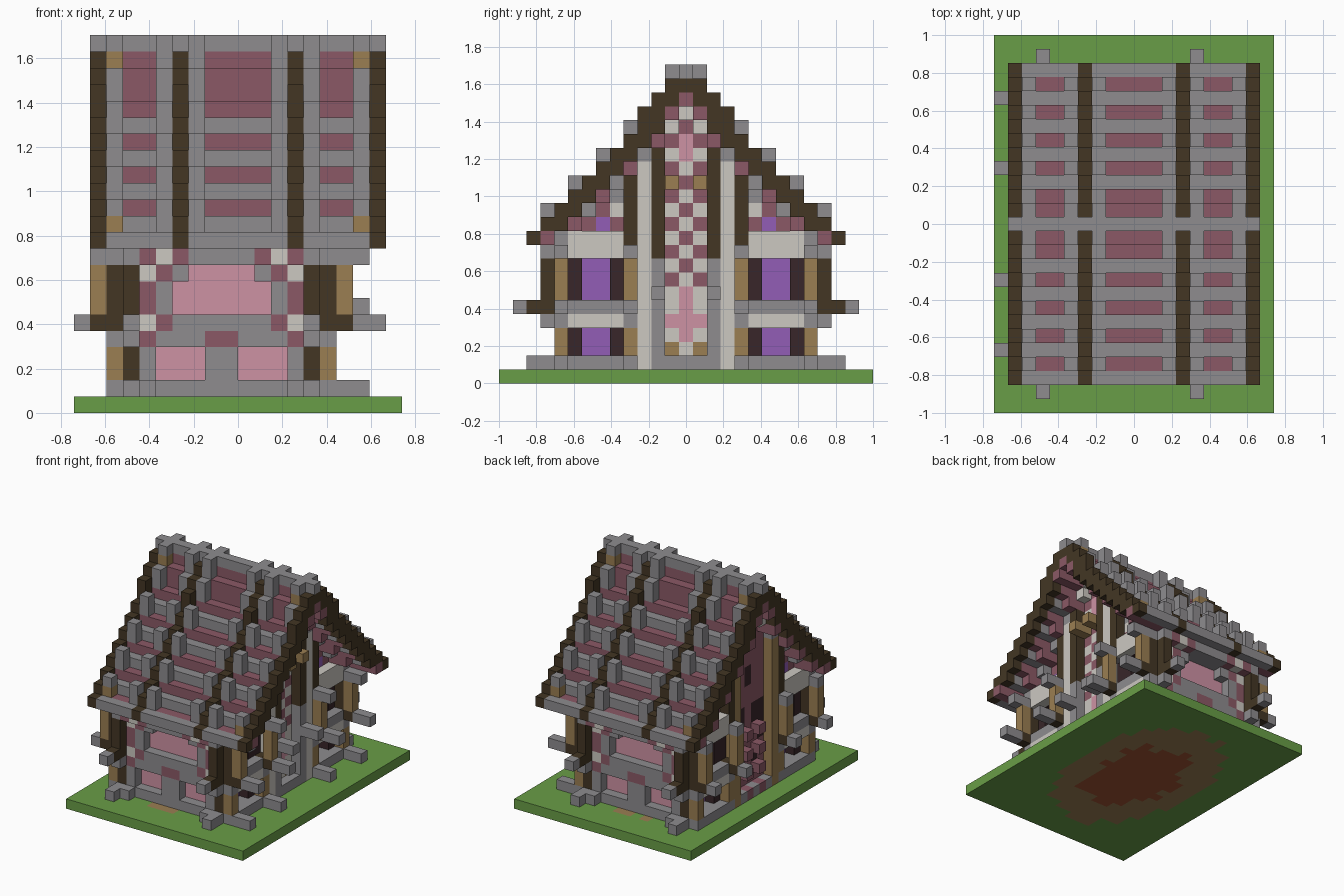
import bpy
import bmesh
import random
from itertools import product
from mathutils import Vector

random.seed(4)
old = bpy.data.objects.get("Cube")
if old:
    bpy.data.objects.remove(old)

V = 2 / 27                      # block size
LAST_X, LAST_Y = 17, 26         # mirror sums for the walls

COLOURS = {
    "stone_grey": (142, 140, 143), "roof_rose": (139, 89, 102),
    "light_pink": (206, 146, 164), "dark_timber": (67, 54, 36),
    "tan_wood": (155, 126, 82), "shadow_wood": (56, 38, 41),
    "plaster_white": (204, 200, 193), "violet_glass": (146, 93, 182),
    "grass_green": (105, 157, 71), "red_earth": (160, 82, 50),
}
GREY, ROSE, PINK, BROWN, TAN, DARK, WHITE, VIOLET, GREEN, EARTH = range(len(COLOURS))


def linear(c):
    c /= 255
    return c / 12.92 if c < 0.04 else ((c + 0.055) / 1.055) ** 2.4


materials = []
for name, rgb in COLOURS.items():
    m = bpy.data.materials.new(name)
    m.use_nodes = True
    value = [linear(c) for c in rgb] + [1]
    m.diffuse_color = value
    m.node_tree.nodes["Principled BSDF"].inputs["Base Color"].default_value = value
    materials.append(m)

grid = {}                       # block position -> (part, colour)


def span(r):
    return range(r, r + 1) if isinstance(r, int) else range(r[0], r[1] + 1)


def box(part, colour, x, y, z, mx=False, my=False):
    """Fill a range of blocks, optionally mirrored; colour None carves."""
    for i, j, k in product(span(x), span(y), span(z)):
        for a in ({i, LAST_X - i} if mx else {i}):
            for b in ({j, LAST_Y - j} if my else {j}):
                if colour is None:
                    grid.pop((a, b, k), None)
                else:
                    grid[a, b, k] = (part, colour)


def both(part, colour, x, y, z):
    box(part, colour, x, y, z, True, True)


# Ground slab with a ragged earth patch under the house
box("ground", GREEN, (0, 19), (0, 26), 0)
for i, j in product(range(3, 16), range(3, 24)):
    d = ((i - 9) / 7) ** 2 + ((j - 13) / 11) ** 2 + random.uniform(-0.1, 0.1)
    if d < 0.9:
        box("ground", EARTH if d < 0.33 else TAN, i, j, 0)

# Solid core and plinth
box("wall_core", DARK, (3, 14), (5, 21), (1, 9))
both("plinth", GREY, (3, 14), 4, 1)
both("plinth", GREY, (2, 3), (4, 13), 1)
both("plinth_stubs", GREY, 3, (2, 3), 1)
both("plinth_stubs", GREY, 4, 3, 1)

# Front and back walls with recessed windows
both("front_walls", GREY, (3, 14), 4, (2, 9))
both("front_walls", ROSE, (8, 9), 4, 4)
both("front_walls", GREY, 3, 3, 4)
both("front_walls", GREY, (3, 14), 3, 9)
for x, z in (((5, 7), (2, 3)), ((6, 8), (6, 7)), ((7, 8), 8)):
    both("front_windows", None, x, 4, z)
    both("front_windows", PINK, x, 5, z)
for x, z, colour in ((4, 4, ROSE), (4, 5, WHITE), (5, 5, ROSE), (4, (6, 7), ROSE),
                     (4, 8, WHITE), (5, 8, ROSE), (4, 9, ROSE), (5, 9, WHITE),
                     (6, 9, ROSE)):
    both("wall_mosaic", colour, x, 4, z)
    if z == 9:
        both("wall_mosaic", colour, x, 3, z)

# Corner posts and brackets
both("corner_posts", BROWN, 3, 4, (2, 3))
both("corner_posts", BROWN, 3, (3, 4), (5, 8))
both("corner_posts", BROWN, 2, 4, (5, 9))
both("front_brackets", BROWN, 3, 2, 5)
both("front_brackets", GREY, 3, 1, 5)

# Side posts with stub brackets
for j in (4, 9):
    both("side_posts", TAN, 2, j, (2, 3))
    both("side_posts", GREY, 2, j, 4)
    both("side_posts", TAN, 1, j, (6, 8))
    both("side_posts", GREY, (1, 2), j, 9)
    both("side_brackets", BROWN, (1, 2), j, 5)
    both("side_brackets", GREY, 0, j, 5)
    box("side_brackets", GREY, (17, 18), j, 5, my=True)
    box("side_posts", GREY, 17, j, 9, my=True)
    box("plinth_stubs", GREY, (15, 17), j, 1, my=True)

# Side windows set back from the wall face, and plaster bands
for z in ((2, 3), (6, 8)):
    both("side_windows", None, 3, (6, 7), z)
    both("side_windows", VIOLET, 4, (6, 7), z)
both("plaster_bands", WHITE, 2, (5, 8), 4)
both("plaster_bands", WHITE, 2, (5, 8), (9, 10))
both("plaster_bands", GREY, 2, (5, 8), 5)

# Gable infill below the roof line
for j in range(4, 14):
    both("gable_wall", ROSE, (3, 14), j, (10, j + 6))
for j, z, colour in ((7, 11, VIOLET), (6, 10, WHITE), (8, 10, WHITE),
                     (8, 12, WHITE), (8, 13, GREY)):
    both("gable_wall", colour, 3, j, z)

# Middle bay of the gable walls: timber framing and columns
both("gable_timber", BROWN, 2, 9, (10, 15))
box("gable_timber", BROWN, 15, 11, (9, 16), my=True)
box("gable_piers", GREY, 15, 11, (1, 8), my=True)
box("gable_piers", GREY, (16, 17), 11, 6, my=True)
box("gable_columns", WHITE, 15, 10, (1, 15), my=True)
box("gable_columns", TAN, 2, 10, (1, 15), my=True)

# Checkered panel on one gable
for j, k in product((12, 13, 14), range(1, 19)):
    box("checker_panel", ROSE if (j + k) % 2 else WHITE, 14, j, k)
box("checker_panel", WHITE, 14, (12, 14), (1, 6))
box("checker_panel", PINK, 14, 13, (3, 6))
box("checker_panel", PINK, 14, (12, 14), 4)
box("checker_panel", PINK, 14, 13, (16, 17))
box("checker_panel", TAN, 14, 12, (1, 2), my=True)
box("lanterns", TAN, (15, 16), 12, 14, my=True)

# Rose and dark entrance panel on the other gable
box("entrance_panel", ROSE, 3, (11, 15), (1, 18))
for j, z in ((11, (6, 9)), (12, (8, 9)), (12, 4), (13, (12, 13))):
    box("entrance_panel", DARK, 3, j, z, my=True)
for k in range(1, 8, 2):
    box("entrance_studs", ROSE, 2, 12, k, my=True)

# Roof shell, slats, rafters and ribs
ROOF = (1, 18)
RAFTERS, RIBS = (1, 6, 13, 18), (2, 5, 7, 12, 14, 17)


def roof(part, colour, x, y, z):
    box(part, colour, x, y, z, my=True)


for j in range(3, 12):
    roof("roof_tiles", ROSE, ROOF, j, j + 7)
    if j > 3:
        both("roof_lining", ROSE if j % 2 else GREY, (1 if j % 2 else 2, 3), j, j + 6)
roof("roof_tiles", ROSE, ROOF, 12, (19, 20))
roof("roof_tiles", WHITE, (2, 15), 12, 18)
roof("roof_tiles", ROSE, ROOF, 13, (20, 21))
roof("roof_tiles", WHITE, (2, 15), 13, 19)
roof("roof_slats", GREY, ROOF, 2, 10)
for j in range(4, 11, 2):
    roof("roof_slats", GREY, (2, 17), j, j + 7)
for i in RIBS:
    for j in range(3, 12, 2):
        roof("roof_ribs", GREY, i, j, (j + 8, j + 9))
    roof("roof_ribs", GREY, i, 12, (21, 22))
for i in (2, 17):
    roof("roof_ribs", TAN, i, 3, 11)
    roof("roof_ribs", TAN, i, 12, 21)
for i in RAFTERS:
    roof("rafters", BROWN, i, 2, 10)
    for j in range(3, 14):
        top = min(j + 8 + (j > 9), 21)
        roof("rafters", BROWN, i, j, (j + 7 + (j in (3, 12, 13)), top))
roof("ridge", GREY, ROOF, 13, 22)

# Turn every part into a mesh made of its exposed block faces
parts = {}
for cell, (part, colour) in grid.items():
    parts.setdefault(part, []).append((cell, colour))

for part, cells in parts.items():
    bm = bmesh.new()
    cache = {}

    def vert(p):
        if p not in cache:
            cache[p] = bm.verts.new(Vector(((p[0] - 10) * V, (p[1] - 13.5) * V, p[2] * V)))
        return cache[p]

    for cell, colour in cells:
        for axis, side in product(range(3), (0, 1)):
            beside = list(cell)
            beside[axis] += 2 * side - 1
            if tuple(beside) in grid:
                continue
            corners = []
            for a, b in ((0, 0), (1, 0), (1, 1), (0, 1)):
                p = list(cell)
                p[axis] += side
                p[(axis + 1) % 3] += a
                p[(axis + 2) % 3] += b
                corners.append(vert(tuple(p)))
            face = bm.faces.new(corners if side else corners[::-1])
            face.material_index = colour
    mesh = bpy.data.meshes.new(part)
    bm.to_mesh(mesh)
    bm.free()
    for m in materials:
        mesh.materials.append(m)
    bpy.context.collection.objects.link(bpy.data.objects.new(part, mesh))
